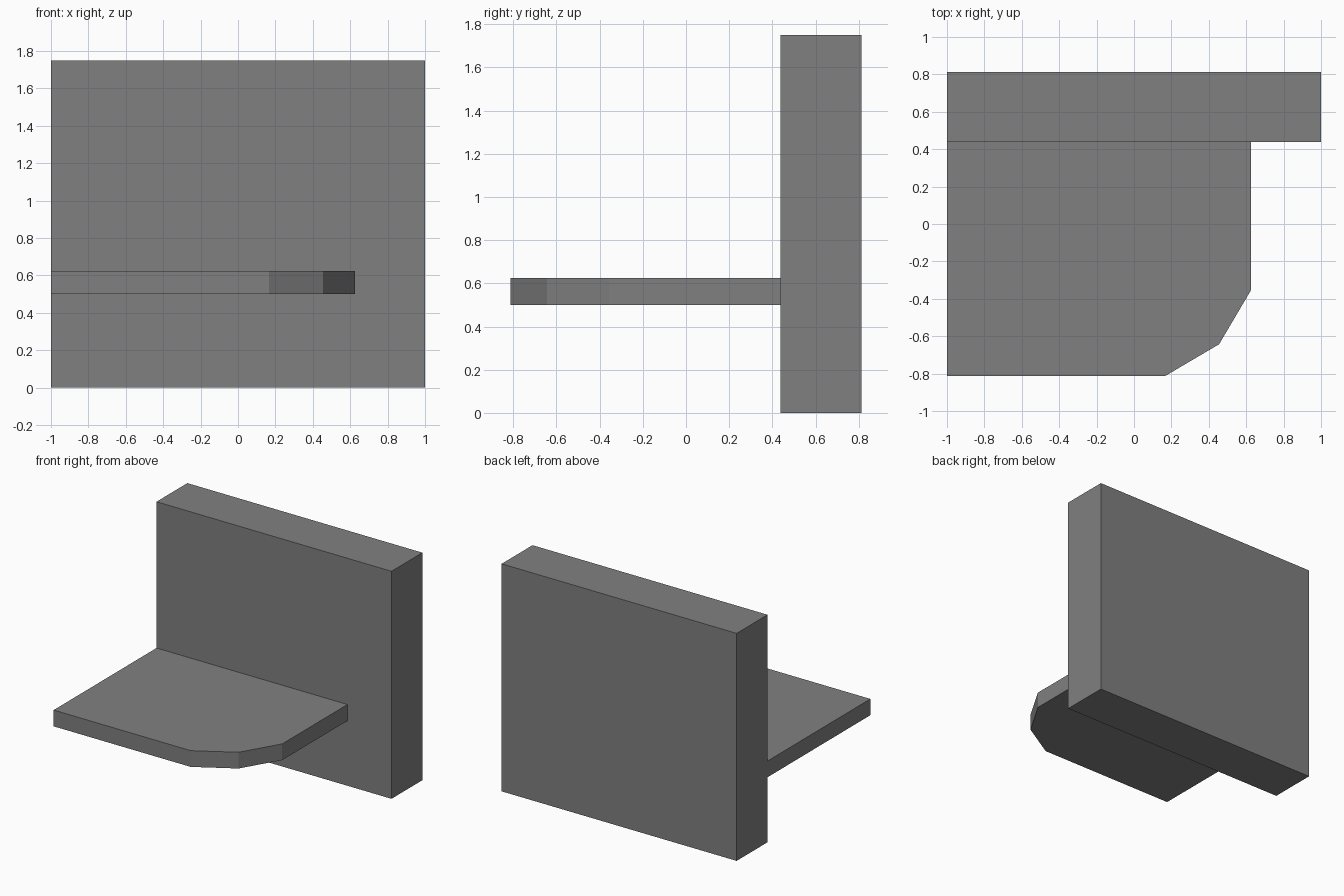
import bpy, bmesh

if "Cube" in bpy.data.objects:
    bpy.data.objects.remove(bpy.data.objects["Cube"])

grey = bpy.data.materials.new("grey")
grey.diffuse_color = (0.216, 0.216, 0.216, 1)
grey.use_nodes = True
grey.node_tree.nodes["Principled BSDF"].inputs["Base Color"].default_value = grey.diffuse_color


def prism(name, outline, z0, z1):
    """Extrude a flat outline (counter-clockwise from above) from z0 to z1."""
    bm = bmesh.new()
    base = bm.faces.new([bm.verts.new((x, y, z0)) for x, y in outline])
    top = bmesh.ops.extrude_face_region(bm, geom=[base], use_keep_orig=True)["geom"]
    verts = [v for v in top if isinstance(v, bmesh.types.BMVert)]
    bmesh.ops.translate(bm, verts=verts, vec=(0, 0, z1 - z0))
    bmesh.ops.recalc_face_normals(bm, faces=bm.faces)
    mesh = bpy.data.meshes.new(name)
    bm.to_mesh(mesh)
    bm.free()
    mesh.materials.append(grey)
    obj = bpy.data.objects.new(name, mesh)
    bpy.context.collection.objects.link(obj)


# Upright wall slab
prism("wall", [(-1, 0.4375), (1, 0.4375), (1, 0.8125), (-1, 0.8125)], 0, 1.75)

# Shelf with one faceted, rounded corner
prism("shelf", [(-1, -0.8125), (0.167, -0.8125), (0.455, -0.643),
                (0.625, -0.355), (0.625, 0.4375), (-1, 0.4375)], 0.5, 0.625)
